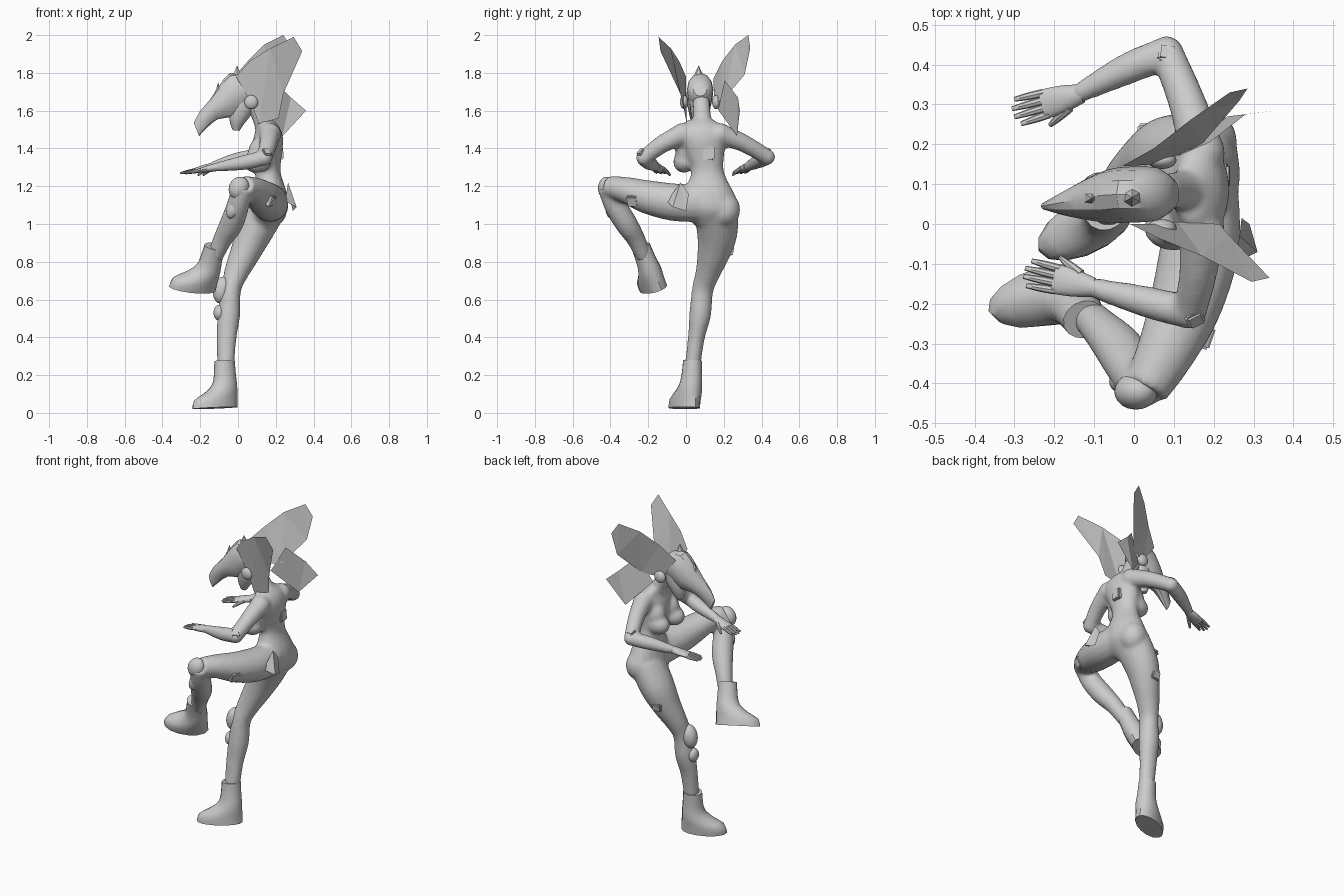
import bpy, bmesh, math
from mathutils import Vector, Matrix

cube = bpy.data.objects.get("Cube")
if cube:
    bpy.data.objects.remove(cube)

grey = bpy.data.materials.new("plain grey")
grey.use_nodes = True
TONE = (0.6, 0.6, 0.6, 1)
grey.diffuse_color = TONE
grey.node_tree.nodes["Principled BSDF"].inputs["Base Color"].default_value = TONE


def finish(name, bm, angle=40):
    if angle:
        bmesh.ops.recalc_face_normals(bm, faces=bm.faces)
    me = bpy.data.meshes.new(name)
    bm.to_mesh(me)
    bm.free()
    me.materials.append(grey)
    ob = bpy.data.objects.new(name, me)
    bpy.context.collection.objects.link(ob)
    if angle:
        bpy.ops.object.select_all(action='DESELECT')
        ob.select_set(True)
        bpy.context.view_layer.objects.active = ob
        bpy.ops.object.shade_smooth_by_angle(angle=math.radians(angle))
    return ob


def smooth_path(st, steps):
    # Catmull-Rom through stations (x, y, z, a, b)
    st = [Vector(s) for s in st]
    p = [st[0]] + st + [st[-1]]
    out = []
    for i in range(1, len(p) - 2):
        for k in range(steps):
            t = k / steps
            m0, m1 = (p[i + 1] - p[i - 1]) / 2, (p[i + 2] - p[i]) / 2
            d = p[i + 1] - p[i]
            out.append(p[i] + m0 * t + (d * 3 - m0 * 2 - m1) * t * t + (m0 + m1 - d * 2) * t ** 3)
    return out + [st[-1]]


def loft(bm, stations, ref=(0, 0, 1), axis=None, sides=16, steps=4, mat=Matrix()):
    # Elliptical rings: radius a lies along ref, b across it
    path = smooth_path(stations, steps)
    rings = []
    for i, s in enumerate(path):
        nxt, prv = path[min(i + 1, len(path) - 1)], path[max(i - 1, 0)]
        t = (Vector(axis) if axis else Vector((nxt - prv)[:3])).normalized()
        side = t.cross(Vector(ref)).normalized()
        up = side.cross(t)
        rings.append([bm.verts.new(mat @ (Vector(s[:3]) + up * s[3] * math.cos(q) + side * s[4] * math.sin(q)))
                      for q in (math.tau * j / sides for j in range(sides))])
    for r, n in zip(rings, rings[1:]):
        for j in range(sides):
            k = (j + 1) % sides
            bm.faces.new((r[j], r[k], n[k], n[j]))
    bm.faces.new(rings[0][::-1])
    bm.faces.new(rings[-1])


def ball(bm, loc, size, rot=Matrix()):
    m = Matrix.Translation(loc) @ rot @ Matrix.Diagonal((*size, 1))
    bmesh.ops.create_uvsphere(bm, u_segments=20, v_segments=12, radius=1, matrix=m)


def sheet(name, pts):
    bm = bmesh.new()
    bm.faces.new([bm.verts.new(p) for p in pts])
    bmesh.ops.triangulate(bm, faces=bm.faces)
    finish(name, bm, 0)


# Body: torso, neck, limbs fused into one skin
bm = bmesh.new()
X = (1, 0, 0)
loft(bm, [(.14, .14, .99, .07, .09), (.165, .13, 1.07, .098, .155), (.17, .12, 1.16, .09, .137),
          (.16, .115, 1.27, .067, .088), (.155, .1, 1.36, .077, .102), (.16, .085, 1.45, .08, .127),
          (.16, .08, 1.51, .062, .12), (.14, .08, 1.55, .045, .07)], ref=X, axis=(0, 0, 1))
loft(bm, [(.15, .085, 1.5, .06, .06), (.115, .085, 1.57, .043, .048), (.07, .08, 1.66, .045, .046)], ref=X)
for y in (-.01, .14):
    ball(bm, (.1, y, 1.33), (.076, .058, .06))
    ball(bm, (.12, y * .9 + .01, 1.385), (.065, .058, .075))
ball(bm, (.18, .205, 1.075), (.08, .083, .09))
# Standing leg
loft(bm, [(.155, .16, 1.07, .095, .12), (.085, .165, .95, .095, .108), (.035, .145, .84, .08, .087),
          (-.01, .115, .74, .065, .066), (-.037, .088, .65, .053, .057), (-.048, .075, .52, .06, .058),
          (-.06, .055, .4, .053, .045), (-.065, .035, .25, .045, .042)], ref=X)
# Raised leg
loft(bm, [(.175, .07, 1.11, .1, .09), (.165, -.06, 1.115, .1, .1), (.13, -.2, 1.142, .09, .092),
          (.08, -.32, 1.18, .07, .075), (.03, -.415, 1.198, .056, .058)])
loft(bm, [(.025, -.415, 1.2, .055, .055), (0, -.375, 1.1, .06, .06), (-.035, -.315, 1.0, .063, .06),
          (-.08, -.265, .92, .052, .05), (-.125, -.22, .82, .042, .042)], ref=X)
# Arms
ARMS = {"near": [(.17, -.02, 1.475), (.16, -.13, 1.42), (.14, -.222, 1.35), (.03, -.195, 1.325), (-.12, -.155, 1.3)],
        "far": [(.17, .18, 1.475), (.135, .3, 1.43), (.083, .43, 1.355), (-.02, .388, 1.335), (-.15, .322, 1.3)]}
RADII = (.058, .048, .042, .04, .024)
for pts in ARMS.values():
    up, fore = pts[:3], pts[2:]
    loft(bm, [(*p, r, r) for p, r in zip(up, RADII)])
    loft(bm, [(*p, r, r) for p, r in zip(fore, RADII[2:])])
    ball(bm, pts[0], (.06,) * 3)
    ball(bm, pts[2], (.043,) * 3)
body = finish("body", bm)
rm = body.modifiers.new("fuse", 'REMESH')
rm.mode, rm.voxel_size, rm.use_smooth_shade = 'VOXEL', .01, True
sm = body.modifiers.new("soften", 'SMOOTH')
sm.factor, sm.iterations = .5, 10

# Hands: flat palm, four fingers and a thumb
for side, pts in ARMS.items():
    s = 1 if side == "near" else -1
    heading = Vector((-.16, .035, -.033)) if s > 0 else Vector((-.16, -.045, -.033))
    f = heading.normalized()
    across = Vector((0, 0, 1)).cross(f).normalized() * -s
    w = Vector(pts[-1])
    bm = bmesh.new()
    loft(bm, [(*(w - f * .02), .022, .024), (*(w + f * .03), .019, .034), (*(w + f * .085), .012, .038)])
    for i in range(4):
        o = across * (i - 1.5) * .0185
        a, b = w + f * .075 + o, w + f * (.15 + .012 * (i in (1, 2))) + o * 1.15
        loft(bm, [(*a, .01, .0105), (*((a + b) / 2), .009, .0095), (*b, .005, .006)], sides=8)
    a, b = w + f * .02 + across * .025, w + f * .08 + across * .055
    loft(bm, [(*a, .013, .013), (*((a + b) / 2 - Vector((0, 0, .01))), .011, .011),
              (*(b - Vector((0, 0, .025))), .006, .006)], sides=8)
    finish(side + "_hand", bm)

# Boots share one stacked-ring shape
BOOT = [(.0, 0, .26, .055, .05), (.003, 0, .18, .06, .053), (.01, 0, .13, .07, .06),
        (.035, 0, .09, .095, .066), (.066, 0, .055, .126, .068), (.072, 0, .01, .132, .066)]
for name, pos, toe, up in (("standing_boot", (-.056, .022, .018), (-1, -.5, -.09), (-.06, .05, 1)),
                           ("raised_boot", (-.176, -.145, .645), (-.94, -.37, .13), (.22, -.4, 1))):
    z = Vector(up).normalized()
    y = z.cross(Vector(toe)).normalized()
    x = y.cross(z)
    m = Matrix.Translation(pos) @ Matrix((x, y, z)).transposed().to_4x4()
    bm = bmesh.new()
    loft(bm, BOOT, ref=X, axis=(0, 0, 1), sides=14, steps=2, mat=m)
    finish(name, bm)

# Head and beaked helmet
bm = bmesh.new()
loft(bm, [(.035, .075, 1.7, .06, .055), (.015, .075, 1.61, .062, .054), (-.004, .075, 1.545, .042, .04),
          (-.01, .075, 1.495, .018, .018)], ref=X)
finish("face", bm)
bm = bmesh.new()
loft(bm, [(.1, .075, 1.71, .035, .035), (.06, .075, 1.715, .08, .066), (-.005, .074, 1.7, .105, .07),
          (-.065, .07, 1.65, .09, .067), (-.13, .06, 1.605, .055, .048), (-.185, .05, 1.55, .048, .026),
          (-.22, .045, 1.5, .037, .01)], axis=(-1, 0, -.4), sides=12, steps=2)
finish("helmet", bm, 30)
bm = bmesh.new()
for loc, r, h in (((-.005, .067, 1.775), .06, .13), ((-.105, .065, 1.695), .04, .11), ((-.195, .051, 1.57), .02, .05)):
    bmesh.ops.create_cone(bm, cap_ends=True, segments=6, radius1=r, radius2=0, depth=h,
                          matrix=Matrix.Translation(loc))
finish("helmet_spikes", bm, 20)
for name, y in (("near_ear_disc", -.01), ("far_ear_disc", .16)):
    bm = bmesh.new()
    ball(bm, (.07, y, 1.645), (.037, .022, .037))
    finish(name, bm)

# Thin fins behind the head and at the hip
sheet("near_ear_fin", [(.07, 0, 1.64), (-.01, 0, 1.78), (.06, -.035, 1.86), (.17, -.08, 1.93), (.295, -.145, 1.99),
                       (.34, -.135, 1.915), (.24, -.03, 1.69), (.215, 0, 1.56), (.11, .005, 1.53)])
sheet("far_ear_fin", [(.06, .15, 1.64), (-.03, .145, 1.77), (.05, .19, 1.86), (.14, .26, 1.95), (.24, .33, 2),
                      (.285, .34, 1.93), (.265, .31, 1.79), (.17, .2, 1.66)])
sheet("neck_flap", [(.19, .205, 1.76), (.28, .275, 1.67), (.36, .285, 1.6), (.235, .27, 1.465), (.11, .17, 1.605)])
sheet("hip_fin", [(.265, -.03, 1.22), (.25, -.1, 1.12), (.31, -.07, 1.09), (.29, 0, 1.07), (.27, .015, 1.16)])


def patch(name, pos, normal, size=(.045, .045)):
    # Small rounded plate, local z along the normal
    rot = Vector(normal).to_track_quat('Z', 'Y').to_matrix().to_4x4()
    bm = bmesh.new()
    bmesh.ops.create_cube(bm, size=1, matrix=Matrix.Translation(pos) @ rot @ Matrix.Diagonal((*size, .04, 1)))
    bmesh.ops.bevel(bm, geom=bm.edges[:], offset=.006, segments=2, affect='EDGES')
    finish(name, bm)


patch("back_patch", (.22, .12, 1.375), (1, 0, .05), (.06, .07))
patch("near_elbow_patch", (.15, -.232, 1.373), (.3, -.6, .6))
patch("far_elbow_patch", (.083, .425, 1.383), (.05, .4, .9))
patch("raised_thigh_patch", (.17, -.28, 1.125), (.85, -.3, -.4), (.06, .06))
patch("standing_thigh_patch", (.04, .23, .86), (-.1, 1, -.25), (.06, .05))

# Knee and shin guards
for name, loc, size, tilt in (("standing_knee_guard", (-.085, .085, .65), (.047, .045, .072), 10),
                              ("standing_shin_guard", (-.1, .07, .53), (.03, .038, .042), 0),
                              ("raised_knee_guard", (.005, -.42, 1.19), (.053, .046, .062), 25),
                              ("raised_shin_guard", (-.022, -.395, 1.085), (.035, .032, .06), 25)):
    bm = bmesh.new()
    ball(bm, loc, size, Matrix.Rotation(math.radians(tilt), 4, 'Y'))
    finish(name, bm)
